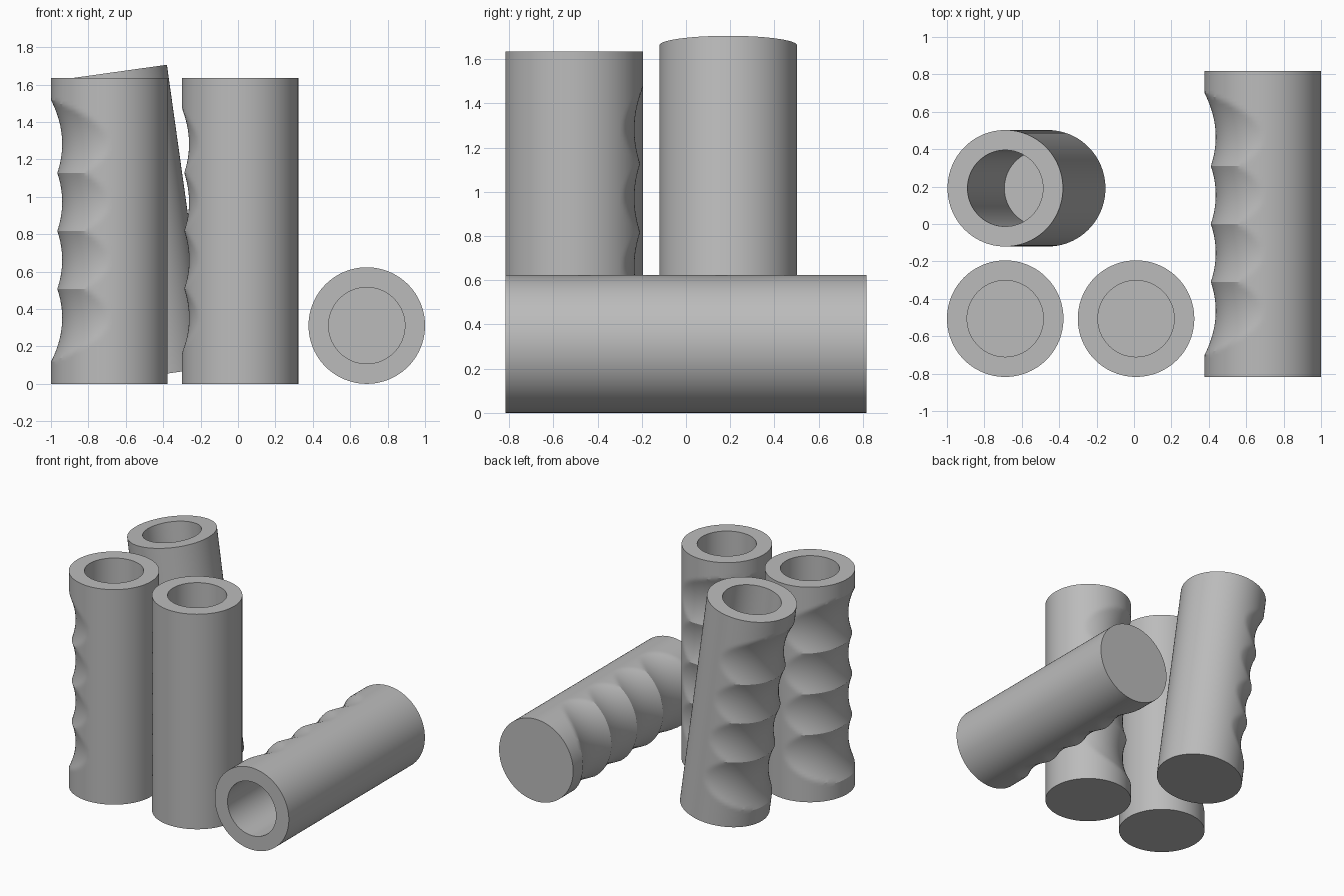
import bpy, bmesh
from math import cos, sin, pi, radians
from mathutils import Matrix

cube = bpy.data.objects.get("Cube")
if cube:
    bpy.data.objects.remove(cube, do_unlink=True)

RADIUS, BORE, LENGTH, FLOOR = 0.3115, 0.204, 1.635, 0.215
PITCH, DEPTH, CURVE = 0.31, 0.06, 0.46   # finger groove spacing, depth, arc radius
SEGMENTS, STEPS = 96, 16

grey = bpy.data.materials.new("plain_grey")
grey.use_nodes = True
colour = (0.5, 0.5, 0.5, 1)
grey.diffuse_color = colour
grey.node_tree.nodes["Principled BSDF"].inputs["Base Color"].default_value = colour


def groove(z, delta):
    """Depth of the four finger grooves at a height and angle from their middle."""
    u = min(abs(z - LENGTH / 2 - k * PITCH) for k in (-1.5, -0.5, 0.5, 1.5))
    return max(0, DEPTH * cos(delta) - u * u / (2 * CURVE))


def ring(bm, z, radius, facing=None):
    verts = []
    for i in range(SEGMENTS):
        a = 2 * pi * i / SEGMENTS
        r = radius - (groove(z, a - facing) if facing is not None else 0)
        verts.append(bm.verts.new((r * cos(a), r * sin(a), z)))
    return verts


def grip(name, facing, matrix):
    """Hollow handle with a closed base and grooves on one side."""
    bm = bmesh.new()
    heights = [0] + [LENGTH / 2 + PITCH * i / STEPS for i in range(-40, 41)] + [LENGTH]
    rings = [ring(bm, z, RADIUS, radians(facing)) for z in heights]
    rings += [ring(bm, LENGTH, BORE), ring(bm, FLOOR, BORE)]
    for low, high in zip(rings, rings[1:]):
        for i in range(SEGMENTS):
            j = (i + 1) % SEGMENTS
            bm.faces.new((low[i], low[j], high[j], high[i]))
    bm.faces.new(rings[0][::-1])
    bm.faces.new(rings[-1])
    mesh = bpy.data.meshes.new(name)
    bm.to_mesh(mesh)
    bm.free()
    mesh.materials.append(grey)
    obj = bpy.data.objects.new(name, mesh)
    bpy.context.collection.objects.link(obj)
    obj.matrix_world = matrix
    bpy.ops.object.select_all(action="DESELECT")
    obj.select_set(True)
    bpy.context.view_layer.objects.active = obj
    bpy.ops.object.shade_smooth_by_angle(angle=radians(18))


# Two upright grips at the front
grip("front_right_grip", 180, Matrix.Translation((-0.6885, -0.506, 0)))
grip("front_middle_grip", 135, Matrix.Translation((0.011, -0.506, 0)))

# Grip lying on its side, open end forwards
grip("lying_grip", 180,
     Matrix.Translation((0.6885, LENGTH / 2, RADIUS)) @ Matrix.Rotation(pi / 2, 4, "X"))

# Leaning grip, resting on the edge of its base
tilt = radians(8)
grip("leaning_grip", 180,
     Matrix.Translation((-0.461, 0.191, RADIUS * sin(tilt))) @ Matrix.Rotation(-tilt, 4, "Y"))
